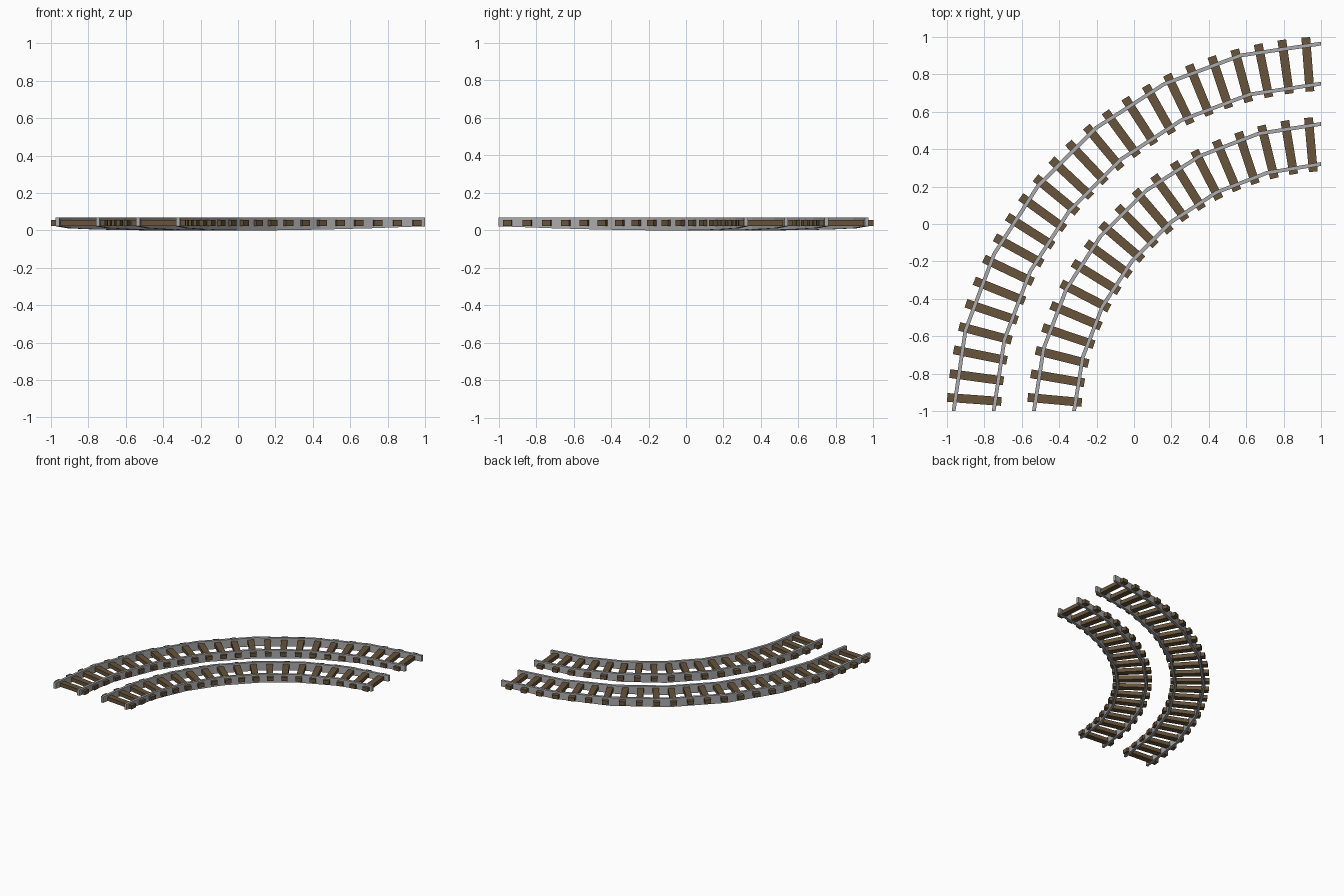
import bpy, bmesh, math
from mathutils import Matrix, Vector

if "Cube" in bpy.data.objects:
    bpy.data.objects.remove(bpy.data.objects["Cube"])

C = 1.08            # both tracks bend around (C, -C)
RAIL_W, RAIL_TOP, SAG = 0.02, 0.07, 0.022
SEGMENTS = 7


def material(name, rgb):
    m = bpy.data.materials.new(name)
    m.diffuse_color = (*rgb, 1)
    m.use_nodes = True
    m.node_tree.nodes["Principled BSDF"].inputs["Base Color"].default_value = m.diffuse_color
    return m


steel = material("grey steel", (0.41, 0.41, 0.42))
wood = material("brown wood", (0.135, 0.087, 0.043))


def finish(name, bm, mat):
    bmesh.ops.recalc_face_normals(bm, faces=bm.faces)
    me = bpy.data.meshes.new(name)
    bm.to_mesh(me)
    bm.free()
    me.materials.append(mat)
    ob = bpy.data.objects.new(name, me)
    bpy.context.collection.objects.link(ob)
    return ob


# Rail: rectangular bar swept along the bend, deeper towards its middle
def rail(name, radius):
    bm = bmesh.new()
    rings = []
    for i in range(SEGMENTS + 1):
        t = i / SEGMENTS
        bottom = SAG * (2 * t - 1) ** 2
        ring = []
        for side, z in ((-1, bottom), (1, bottom), (1, RAIL_TOP), (-1, RAIL_TOP)):
            r = radius + side * RAIL_W / 2
            a0 = math.asin((C - 1) / r)          # ends cut flush at x = 1 and y = -1
            a = a0 + t * (math.pi / 2 - 2 * a0)
            ring.append(bm.verts.new((C - r * math.cos(a), -C + r * math.sin(a), z)))
        rings.append(ring)
    for a, b in zip(rings, rings[1:]):
        for k in range(4):
            n = (k + 1) % 4
            bm.faces.new((a[k], a[n], b[n], b[k]))
    bm.faces.new(rings[0])
    bm.faces.new(rings[-1])
    finish(name, bm, steel)


# Sleepers: radial wooden blocks
def sleepers(name, radius, count, first, last):
    bm = bmesh.new()
    for i in range(count):
        a = math.radians(first + (last - first) * i / (count - 1))
        pos = Vector((C - radius * math.cos(a), -C + radius * math.sin(a), 0.04))
        mat = (Matrix.Translation(pos) @ Matrix.Rotation(-a, 4, 'Z')
               @ Matrix.Diagonal((0.29, 0.047, 0.031, 1)))
        bmesh.ops.create_cube(bm, size=1, matrix=mat)
    finish(name, bm, wood)


for label, mid, count, first, last in (("outer", 1.939, 24, 4.2, 85.55),
                                       ("inner", 1.510, 19, 5.3, 84.9)):
    rail(label + "_track_outside_rail", mid + 0.107)
    rail(label + "_track_inside_rail", mid - 0.107)
    sleepers(label + "_track_sleepers", mid, count, first, last)
